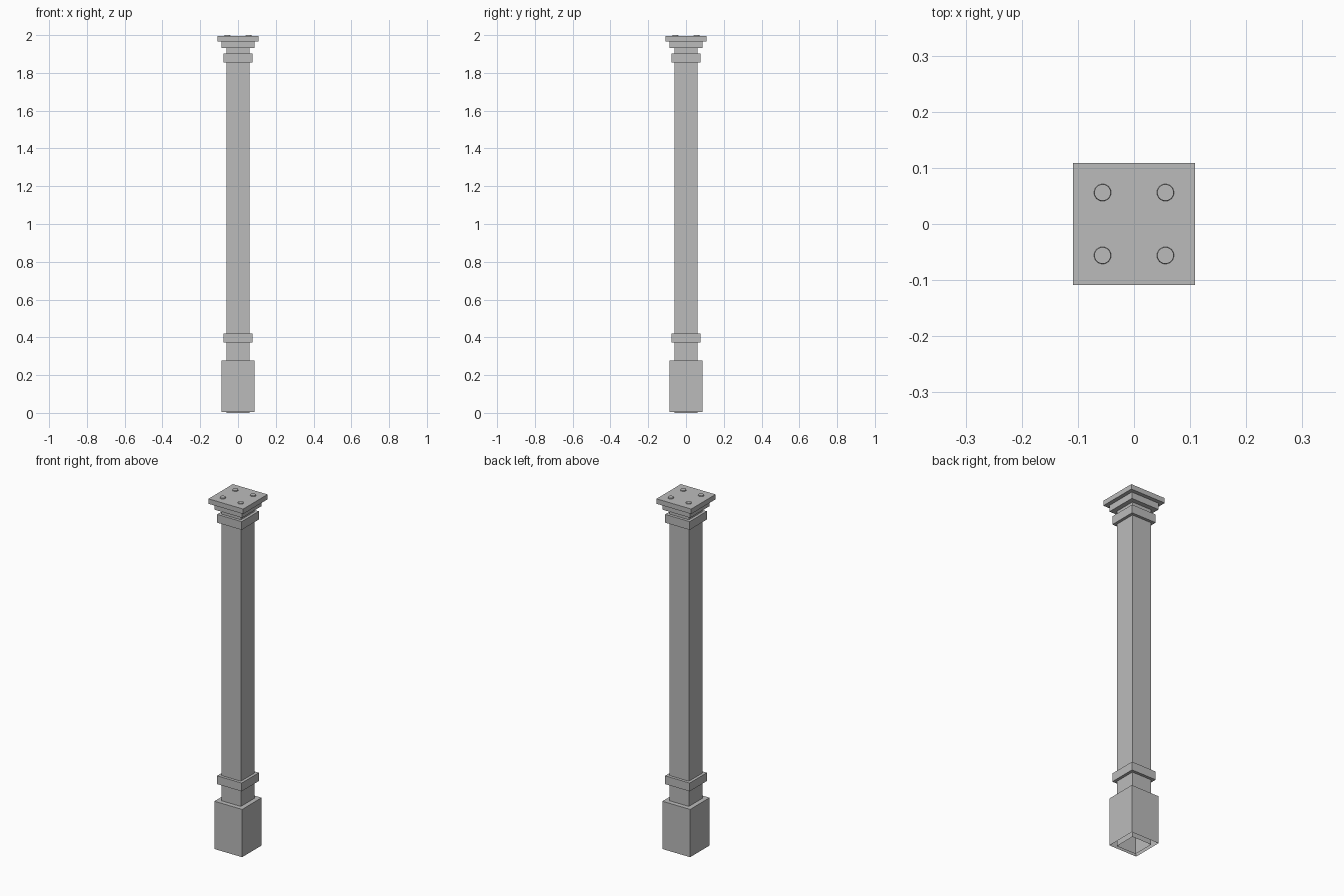
import bpy, bmesh
from mathutils import Matrix

cube = bpy.data.objects.get("Cube")
if cube:
    bpy.data.objects.remove(cube, do_unlink=True)

grey = bpy.data.materials.new("stone grey")
grey.use_nodes = True
colour = (0.5, 0.5, 0.5, 1)
grey.diffuse_color = colour
grey.node_tree.nodes["Principled BSDF"].inputs["Base Color"].default_value = colour


def finish(name, bm):
    mesh = bpy.data.meshes.new(name)
    bm.to_mesh(mesh)
    bm.free()
    mesh.materials.append(grey)
    obj = bpy.data.objects.new(name, mesh)
    bpy.context.collection.objects.link(obj)
    return obj


def block(name, half, low, high, open_bottom=False):
    """Square block, optionally without its underside."""
    bm = bmesh.new()
    size = Matrix.Diagonal((2 * half, 2 * half, high - low, 1))
    bmesh.ops.create_cube(bm, size=1, matrix=Matrix.Translation((0, 0, (low + high) / 2)) @ size)
    if open_bottom:
        bm.normal_update()
        under = [f for f in bm.faces if f.normal.z < -0.5]
        bmesh.ops.delete(bm, geom=under, context='FACES_ONLY')
    return finish(name, bm)


# Hollow shaft and plinth, open underneath
block("shaft", 0.061, 0, 1.94, open_bottom=True)
block("plinth", 0.087, 0.006, 0.277, open_bottom=True)

# Collars and stepped capital
block("lower_collar", 0.077, 0.373, 0.42)
block("upper_collar", 0.077, 1.856, 1.903)
block("capital_step", 0.087, 1.931, 1.967)
block("top_plate", 0.109, 1.967, 1.995)

# Four low studs on the top plate
for side, x in (("left", 0.056), ("right", -0.056)):
    for end, y in (("front", -0.056), ("back", 0.056)):
        bm = bmesh.new()
        bmesh.ops.create_cone(bm, cap_ends=True, segments=24, radius1=0.016, radius2=0.0145,
                              depth=0.01, matrix=Matrix.Translation((x, y, 1.995)))
        stud = finish(f"{end}_{side}_stud", bm)
        for face in stud.data.polygons:
            face.use_smooth = len(face.vertices) == 4
        for edge in stud.data.edges:
            a, b = (stud.data.vertices[i].co.z for i in edge.vertices)
            edge.use_edge_sharp = abs(a - b) < 0.001
